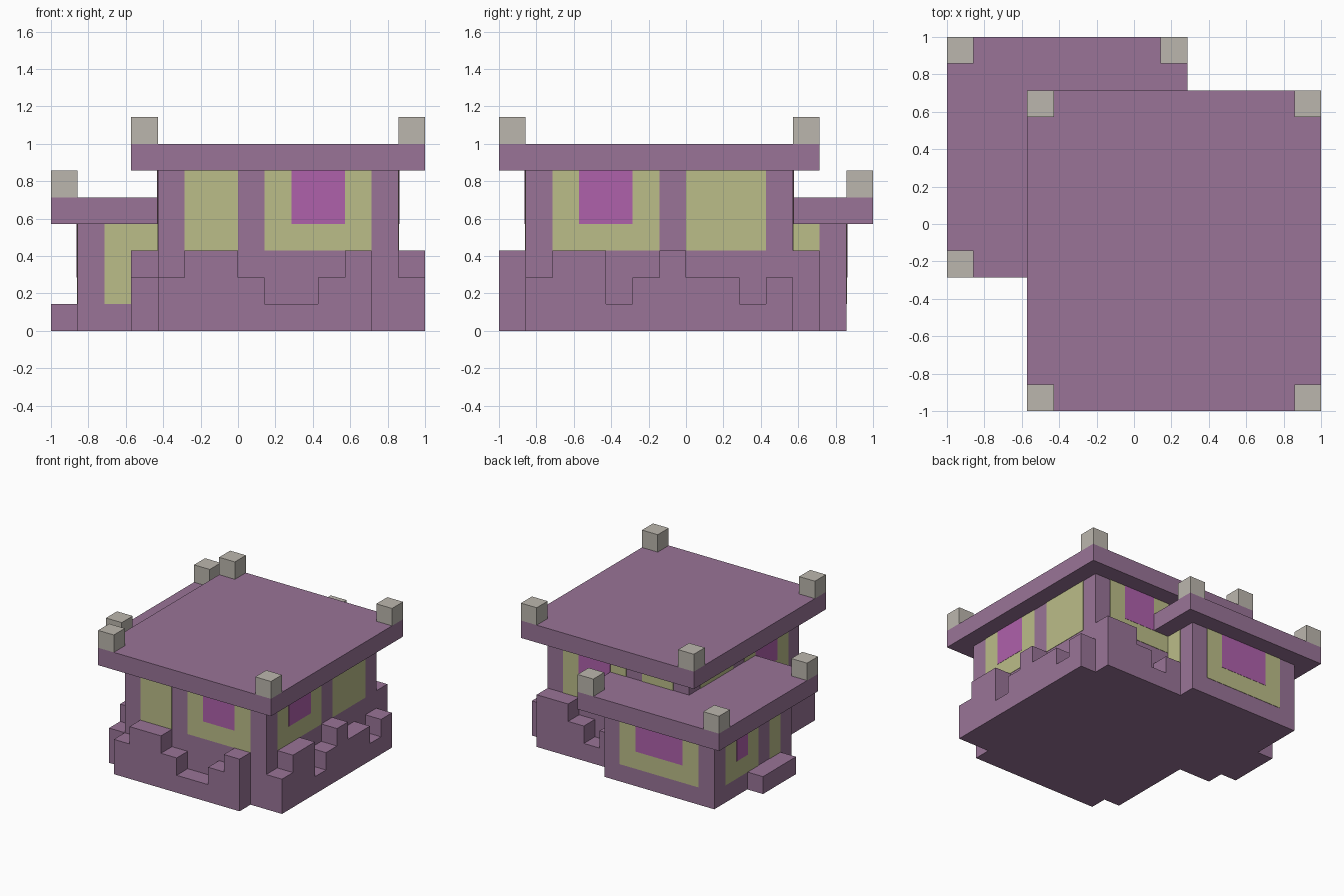
import bpy
import bmesh
from mathutils import Vector

U = 1 / 7  # one building block

if "Cube" in bpy.data.objects:
    bpy.data.objects.remove(bpy.data.objects["Cube"], do_unlink=True)


def make_material(name, rgb):
    mat = bpy.data.materials.new(name)
    mat.use_nodes = True
    mat.diffuse_color = (*rgb, 1)
    mat.node_tree.nodes["Principled BSDF"].inputs["Base Color"].default_value = (*rgb, 1)
    return mat


purple = make_material("dusty purple", (0.32, 0.175, 0.31))
olive = make_material("pale olive", (0.50, 0.51, 0.25))
pink = make_material("orchid pink", (0.43, 0.12, 0.41))
grey = make_material("warm grey", (0.50, 0.47, 0.42))


def finish(name, bm, mat):
    bmesh.ops.recalc_face_normals(bm, faces=bm.faces)
    mesh = bpy.data.meshes.new(name)
    bm.to_mesh(mesh)
    bm.free()
    mesh.materials.append(mat)
    obj = bpy.data.objects.new(name, mesh)
    bpy.context.collection.objects.link(obj)
    return obj


def box(name, x, y, z, mat):
    """Box from (low, high) ranges in blocks."""
    bm = bmesh.new()
    bmesh.ops.create_cube(bm, size=1)
    for v in bm.verts:
        v.co = Vector([(lo + (hi - lo) * (c + 0.5)) * U
                       for (lo, hi), c in zip((x, y, z), v.co)])
    return finish(name, bm, mat)


def parapet(name, axis, start, depth, runs):
    """Stepped wall along an axis; runs are (length, height)."""
    outline = [(start, 0)]
    pos = start
    for length, height in runs:
        outline += [(pos, height), (pos + length, height)]
        pos += length
    outline.append((pos, 0))
    near, far = depth

    def place(a, z):
        return Vector((a, near, z) if axis == "x" else (near, a, z)) * U

    bm = bmesh.new()
    face = bm.faces.new([bm.verts.new(place(a, z)) for a, z in outline])
    out = bmesh.ops.extrude_face_region(bm, geom=[face])
    shift = Vector((0, far - near, 0) if axis == "x" else (far - near, 0, 0)) * U
    bmesh.ops.translate(bm, vec=shift, verts=[v for v in out["geom"] if isinstance(v, bmesh.types.BMVert)])
    return finish(name, bm, purple)


def plate(name, axis, wall, outward, span, z, mat, thick):
    """Thin panel on a wall whose normal runs along the axis."""
    depth = sorted((wall, wall + outward * thick / U))
    x, y = (depth, span) if axis == "x" else (span, depth)
    return box(name, x, y, z, mat)


def window(name, axis, wall, outward, span, z, pane=None):
    plate(name + "_panel", axis, wall, outward, span, z, olive, 0.003)
    if pane:
        plate(name + "_pane", axis, wall, outward, pane, (z[0] + 1, z[1]), pink, 0.005)


# Main hall and lower annex
box("main_hall", (-3, 6), (-6, 4), (0, 6), purple)
box("main_roof", (-4, 7), (-7, 5), (6, 7), purple)
box("annex", (-6, 1), (-1, 6), (0, 4), purple)
box("annex_roof", (-7, 2), (-2, 7), (4, 5), purple)

# Corner blocks on both roofs
for x in (-4, 6):
    for y in (-7, 4):
        box("main_roof_corner", (x, x + 1), (y, y + 1), (7, 8), grey)
for x, y in ((-7, -2), (-7, 6), (1, 6)):
    box("annex_roof_corner", (x, x + 1), (y, y + 1), (5, 6), grey)

# Stepped parapets around the base
side = [(1, 2), (2, 3), (1, 1), (1, 2)]
parapet("front_parapet", "x", -3, (-7, -6), [(1, 2), (2, 3), (1, 2), (2, 1), (1, 2), (1, 3)])
parapet("left_parapet", "y", -6, (6, 7), side + [(1, 3), (2, 2), (1, 1), (1, 2)])
parapet("right_parapet", "y", -6, (-4, -3), side)
parapet("back_parapet", "x", 1, (4, 5), [(1, 2), (1, 1), (1, 2), (2, 3)])
box("annex_step", (-7, -6), (0, 3), (0, 1), purple)

# Main hall windows, mirrored on opposite walls
tall = (3, 6)
for label, wall, out in (("front", -6, -1), ("back", 4, 1)):
    window(label + "_small_window", "y", wall, out, (-2, 0), tall)
    window(label + "_large_window", "y", wall, out, (1, 5), tall, (2, 4))
for label, wall, out in (("left", 6, 1), ("right", -3, -1)):
    window(label + "_large_window", "x", wall, out, (-5, -1), tall, (-4, -2))
    window(label + "_small_window", "x", wall, out, (0, 3), tall)

# Annex windows
low = (1, 4)
window("annex_back_window", "y", 6, 1, (-5, 0), low, (-4, -1))
window("annex_right_window", "x", -6, -1, (2, 5), low, (3, 4))
window("annex_right_slit", "x", -6, -1, (0, 1), low)
window("annex_front_window", "y", -1, -1, (-5, -3), low)
window("annex_left_window", "x", 1, 1, (4, 5), low)
